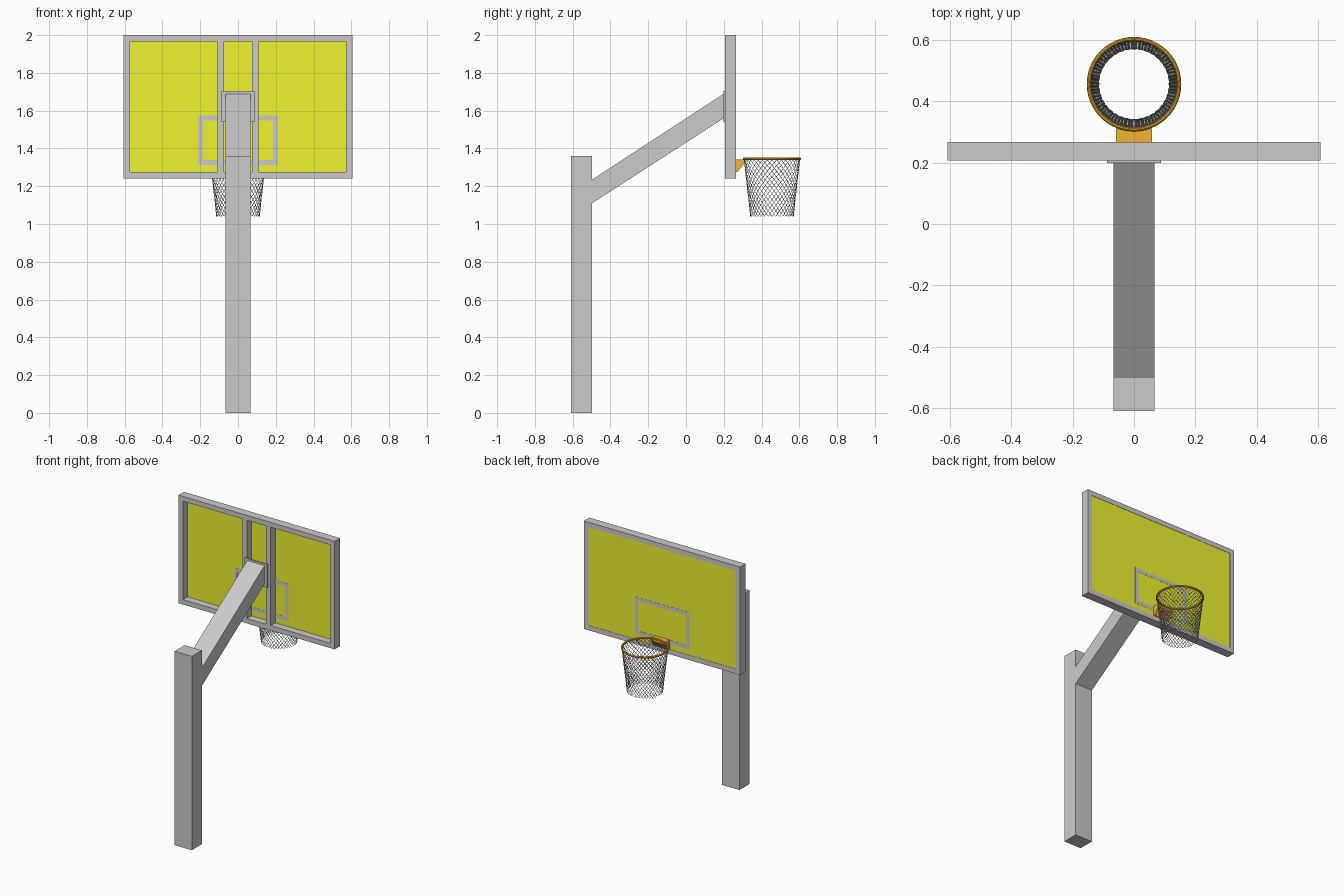
import bpy, bmesh, math

if "Cube" in bpy.data.objects:
    bpy.data.objects.remove(bpy.data.objects["Cube"])


def material(name, rgb):
    m = bpy.data.materials.new(name)
    m.diffuse_color = (*rgb, 1)
    m.use_nodes = True
    m.node_tree.nodes["Principled BSDF"].inputs["Base Color"].default_value = m.diffuse_color
    return m


YELLOW = material("yellow", (0.87, 0.90, 0.03))
ORANGE = material("orange", (0.90, 0.45, 0.03))


def finish(name, bm, mat=None):
    bmesh.ops.recalc_face_normals(bm, faces=bm.faces)
    me = bpy.data.meshes.new(name)
    bm.to_mesh(me)
    bm.free()
    ob = bpy.data.objects.new(name, me)
    bpy.context.collection.objects.link(ob)
    if mat:
        me.materials.append(mat)
    return ob


def prism(name, profile, x0, x1, mat=None):
    """Extrude a (y, z) profile along x."""
    bm = bmesh.new()
    face = bm.faces.new([bm.verts.new((x0, y, z)) for y, z in profile])
    ext = bmesh.ops.extrude_face_region(bm, geom=[face])
    moved = [v for v in ext["geom"] if isinstance(v, bmesh.types.BMVert)]
    bmesh.ops.translate(bm, verts=moved, vec=(x1 - x0, 0, 0))
    return finish(name, bm, mat)


def box(name, x0, x1, y0, y1, z0, z1, mat=None):
    return prism(name, [(y0, z0), (y1, z0), (y1, z1), (y0, z1)], x0, x1, mat)


def frame(name, half_x, z0, z1, y0, y1, t):
    """Rectangular frame with mitred corners and border width t."""
    bm = bmesh.new()

    def loop(inset, y):
        h, a, b = half_x - inset, z0 + inset, z1 - inset
        return [bm.verts.new((x, y, z)) for x, z in ((-h, a), (h, a), (h, b), (-h, b))]

    loops = [loop(0, y0), loop(0, y1), loop(t, y1), loop(t, y0)]
    for a, b in zip(loops, loops[1:] + loops[:1]):
        for i in range(4):
            j = (i + 1) % 4
            bm.faces.new((a[i], a[j], b[j], b[i]))
    return finish(name, bm)


# Post, sloping arm and mounting plate
box("post", -0.067, 0.067, -0.608, -0.497, 0, 1.36)
prism("arm", [(-0.497, 1.11), (0.2, 1.56), (0.2, 1.69), (-0.497, 1.235)], -0.067, 0.067)
box("mounting_plate", -0.088, 0.088, 0.198, 0.206, 1.54, 1.703)

# Backboard: frame, rear stiffeners, coloured panel, target square
frame("board_frame", 0.606, 1.242, 2.0, 0.206, 0.266, 0.034)
for side, s in (("left", -1), ("right", 1)):
    a, b = sorted((0.075 * s, 0.109 * s))
    box(f"stiffener_{side}", a, b, 0.206, 0.258, 1.276, 1.966)
box("board_panel", -0.572, 0.572, 0.258, 0.264, 1.276, 1.966, YELLOW)
frame("target_square", 0.212, 1.313, 1.575, 0.257, 0.2652, 0.026)

# Wedge bracket and rim
RIM_Y, RIM_Z, RIM_R = 0.455, 1.345, 0.147
prism("rim_bracket", [(0.264, 1.275), (0.272, 1.275), (0.31, 1.322), (0.31, 1.342), (0.264, 1.342)],
      -0.059, 0.059, ORANGE)
bpy.ops.mesh.primitive_torus_add(location=(0, RIM_Y, RIM_Z), major_radius=RIM_R, minor_radius=0.0068,
                                 major_segments=48, minor_segments=10)
rim = bpy.context.object
rim.name = "rim"
rim.data.materials.append(ORANGE)
bpy.ops.object.shade_smooth_by_angle()

# Net: crossing helical cords on a tapering cone
STRANDS, ROWS, TWIST = 36, 20, 10
curve = bpy.data.curves.new("net", "CURVE")
curve.dimensions = "3D"
curve.bevel_depth = 0.0014
curve.bevel_resolution = 0
for direction in (-1, 1):
    for k in range(STRANDS):
        sp = curve.splines.new("POLY")
        sp.points.add(ROWS)
        for i, p in enumerate(sp.points):
            t = i / ROWS
            ang = 2 * math.pi / STRANDS * (k + direction * TWIST * t)
            r = RIM_R + (0.114 - RIM_R) * t
            p.co = (r * math.cos(ang), RIM_Y + r * math.sin(ang), RIM_Z - 0.005 - 0.3 * t, 1)
bpy.context.collection.objects.link(bpy.data.objects.new("net", curve))
